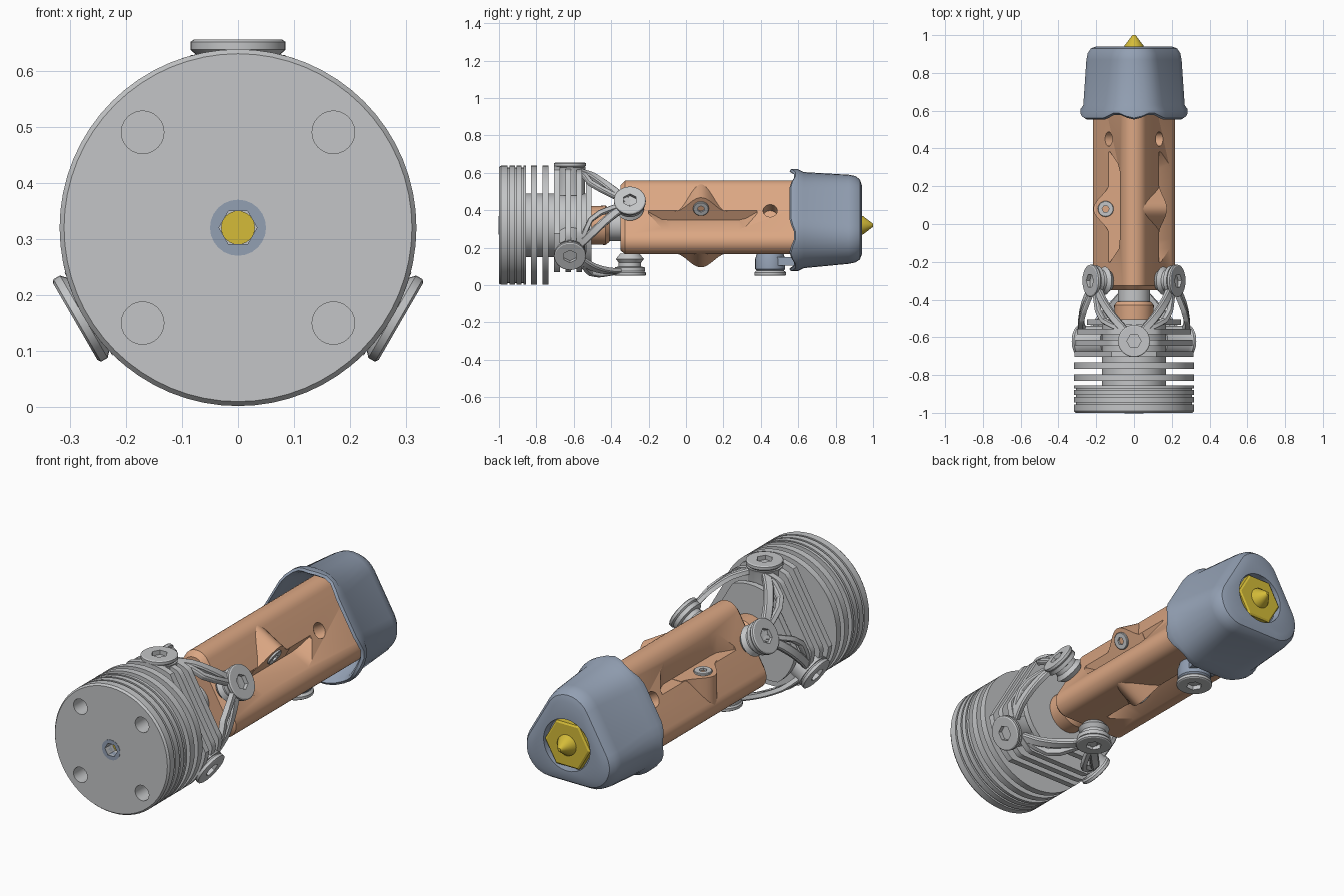
import bpy, bmesh
from math import sin, cos, pi, radians
from mathutils import Matrix, Vector

if "Cube" in bpy.data.objects:
    bpy.data.objects.remove(bpy.data.objects["Cube"], do_unlink=True)

AXIS_Z = 0.32          # height of the long axis, which runs along y
PARTS = []


def material(name, rgb):
    m = bpy.data.materials.new(name)
    m.use_nodes = True
    m.diffuse_color = (*rgb, 1)
    m.node_tree.nodes["Principled BSDF"].inputs["Base Color"].default_value = (*rgb, 1)
    return m


SILVER = material("silver metal", (0.55, 0.56, 0.57))
COPPER = material("copper", (0.72, 0.39, 0.23))
BLUE = material("blue grey rubber", (0.29, 0.35, 0.45))
BRASS = material("yellow brass", (0.66, 0.50, 0.04))


def place(name, mesh, turn=0):
    """Add an object turned counter-clockwise (front view) about the long axis."""
    ob = bpy.data.objects.new(name, mesh)
    bpy.context.scene.collection.objects.link(ob)
    ob.matrix_world = Matrix.Translation((0, 0, AXIS_Z)) @ Matrix.Rotation(-radians(turn), 4, 'Y')
    PARTS.append(ob)
    return ob


def loft(name, rings, mat=None, turn=0):
    """Skin a row of equal-length point rings and cap both ends."""
    bm = bmesh.new()
    rows = [[bm.verts.new(p) for p in ring] for ring in rings]
    n = len(rows[0])
    for a, b in zip(rows, rows[1:]):
        for i in range(n):
            bm.faces.new((a[i], a[(i + 1) % n], b[(i + 1) % n], b[i]))
    bm.faces.new(rows[0])
    bm.faces.new(rows[-1])
    bmesh.ops.remove_doubles(bm, verts=bm.verts, dist=1e-5)
    bmesh.ops.recalc_face_normals(bm, faces=bm.faces)
    mesh = bpy.data.meshes.new(name)
    bm.to_mesh(mesh)
    bm.free()
    if mat:
        mesh.materials.append(mat)
    return place(name, mesh, turn)


def lathe(name, profile, mat=None, n=64):
    """Turn (y, radius) pairs about the long axis."""
    return loft(name, [[(r * cos(2 * pi * i / n), y, r * sin(2 * pi * i / n)) for i in range(n)]
                       for y, r in profile], mat)


def post(name, x, y, profile, mat=None, turn=0, n=32):
    """Upright turned piece from (z, radius) pairs."""
    return loft(name, [[(x + r * cos(2 * pi * i / n), y + r * sin(2 * pi * i / n), z) for i in range(n)]
                       for z, r in profile], mat, turn)


def slab(name, outline, z0, z1, mat=None, turn=0):
    return loft(name, [[(x, y, z) for x, y in outline] for z in (z0, z1)], mat, turn)


def cut(ob, cutters):
    for c in cutters:
        c.hide_render = True
        mod = ob.modifiers.new("cut", 'BOOLEAN')
        mod.operation, mod.solver, mod.object = 'DIFFERENCE', 'EXACT', c
    bpy.context.view_layer.update()
    deps = bpy.context.evaluated_depsgraph_get()
    mesh = bpy.data.meshes.new_from_object(ob.evaluated_get(deps))
    ob.modifiers.clear()
    ob.data = mesh
    for c in cutters:
        PARTS.remove(c)
        bpy.data.objects.remove(c, do_unlink=True)
    return ob


def rounded_triangle(c, r, y, wave=0, n=10):
    """Three-cornered ring with one corner pointing up."""
    pts = []
    for corner in (90, 210, 330):
        a = radians(corner)
        for i in range(n + 1):
            f = a + radians(-60 + 120 * i / n)
            pts.append((c * cos(a) + r * cos(f), y + wave * cos(6 * f), c * sin(a) + r * sin(f)))
    return pts


def screw(name, x, y, z, r, t, turns):
    """Socket screw head, repeated around the axis."""
    head = post(name, x, y, [(z, r * 0.88), (z + t * 0.35, r), (z + t * 0.85, r), (z + t, r * 0.93)], SILVER, turns[0])
    cut(head, [post("socket", x, y, [(z + t * 0.2, r * 0.45), (z + t * 2, r * 0.45)], None, turns[0], 6)])
    for turn in turns[1:]:
        place(name, head.data, turn)


# Heat sink: grooved front drum, core and fins
drum = [(-1, 0.31), (-0.99, 0.318)]
for y in (-0.95, -0.91, -0.875):
    drum += [(y - 0.005, 0.318), (y - 0.005, 0.308), (y + 0.005, 0.308), (y + 0.005, 0.318)]
drum += [(-0.855, 0.318)]
front = lathe("heat_sink_drum", drum, SILVER)
holes = [lathe("bore", [(-1.1, 0.034), (-0.93, 0.034)], None, 6)]
for sx in (-1, 1):
    for sz in (-1, 1):
        h = lathe("bolt_hole", [(-1.1, 0.038), (-0.9, 0.038)], None, 24)
        h.location += Vector((0.17 * sx, 0, 0.17 * sz))
        holes.append(h)
cut(front, holes)
lathe("heat_sink_core", [(-0.86, 0.17), (-0.53, 0.17)], SILVER)
for y in (-0.83, -0.768):
    lathe("round_fin", [(y, 0.318), (y + 0.034, 0.318)], SILVER)


def flat_sided(y, radius, flat):
    ring = []
    for d in range(0, 360, 4):
        off = (d - 30 + 60) % 120 - 60
        r = min(radius, flat / cos(radians(off)))
        ring.append((r * cos(radians(d)), y, r * sin(radians(d))))
    return ring


for y, radius, flat in ((-0.705, 0.318, 0.25), (-0.645, 0.312, 0.25), (-0.585, 0.305, 0.25), (-0.535, 0.25, 0.2)):
    loft("flat_sided_fin", [flat_sided(y, radius, flat), flat_sided(y + 0.03, radius, flat)], SILVER)

# Filament inlet in the front face
collar = lathe("inlet_collar", [(-1.002, 0.05), (-0.96, 0.05)], BLUE, 24)
cut(collar, [lathe("bore", [(-1.1, 0.034), (-0.9, 0.034)], None, 6)])
lathe("inlet_seat", [(-0.945, 0.03), (-0.935, 0.03)], BRASS, 24)

# Neck between heat sink and heater block
lathe("copper_neck", [(-0.56, 0.1), (-0.43, 0.105), (-0.41, 0.09)], COPPER, 40)
lathe("heat_break", [(-0.42, 0.085), (-0.32, 0.085)], SILVER, 40)

# Heater block with three shelves and side holes
block = loft("heater_block", [rounded_triangle(0.16, 0.055, -0.35), rounded_triangle(0.17, 0.07, -0.325),
                              rounded_triangle(0.17, 0.07, 0.88)], COPPER)
notch = [(-0.3, -0.2), (-0.125, -0.2), (-0.08, -0.13), (-0.075, -0.08),
         (-0.075, 0.28), (-0.085, 0.32), (-0.125, 0.38), (-0.3, 0.38)]
cutters = [slab("notch", notch, 0.075, 0.3, None, t) for t in (0, 120, 240)]
cutters += [post("side_hole", 0, 0.45, [(0.09, 0.038), (0.3, 0.038)], None, t, 24) for t in (-60, 60)]
cut(block, cutters)

# Rounded bosses carrying the sensor screws
lobe = [(-0.13 - 0.0425 * (1 + cos(pi * t / 10)), 0.08 + 0.014 * t) for t in range(-10, 11)]
lobe = [(-0.08, -0.06)] + lobe + [(-0.08, 0.22)]
for turn in (0, 120, 240):
    slab("sensor_boss", lobe, -0.07, 0.077, COPPER, turn)
screw("sensor_screw", -0.15, 0.08, 0.072, 0.042, 0.016, (0, 120, 240))

# Mounting screws: sink nodes at the corners, block nodes on the flats
SINK, FLAT = (0, 120, 240), (60, 180, 300)
for turn in SINK:
    post("sink_pad", 0, -0.62, [(0.16, 0.08), (0.295, 0.08), (0.308, 0.085)], SILVER, turn)
for turn in FLAT:
    post("block_post", 0, -0.3, [(0.15, 0.05), (0.18, 0.075), (0.2, 0.06), (0.22, 0.06),
                                 (0.225, 0.08), (0.245, 0.08)], SILVER, turn)
screw("sink_screw", 0, -0.62, 0.308, 0.085, 0.027, SINK)
screw("block_screw", 0, -0.3, 0.243, 0.085, 0.027, FLAT)
screw("sock_screw", 0, 0.45, 0.243, 0.085, 0.027, (180,))
post("sock_tab", 0, 0.45, [(0.15, 0.07), (0.18, 0.08), (0.235, 0.08), (0.245, 0.07)], BLUE, 180)
slab("sock_tab_bridge", [(-0.06, 0.45), (0.06, 0.45), (0.09, 0.6), (-0.09, 0.6)], 0.17, 0.215, BLUE, 180)


# Struts linking the sink nodes to the block nodes
def strut(name, path, width, turn):
    """Flat bar through (angle, radius, y) points, wrapped around the axis."""
    samples = []
    for p, q in zip(path, path[1:]):
        samples += [[u + (v - u) * i / 8 for u, v in zip(p, q)] for i in range(8)]
    samples.append(path[-1])
    pts = [Vector((r * cos(radians(a)), y, r * sin(radians(a)))) for a, r, y in samples]
    rings = []
    for i, p in enumerate(pts):
        along = pts[min(i + 1, len(pts) - 1)] - pts[max(i - 1, 0)]
        out = Vector((p.x, 0, p.z)).normalized()
        side = along.cross(out).normalized() * width
        out *= 0.013
        rings.append([p + out + side * 0.7, p + out * 0.5 + side, p - out + side,
                      p - out - side, p + out * 0.5 - side, p + out - side * 0.7])
    loft(name, rings, SILVER, turn)


for turn in SINK:
    for s in (-1, 1):
        strut("main_strut", [(90, 0.295, -0.62), (90 + 22 * s, 0.285, -0.5), (90 + 60 * s, 0.235, -0.3)], 0.022, turn)
        strut("side_strut", [(90, 0.29, -0.59), (90 + 25 * s, 0.285, -0.535), (90 + 36 * s, 0.28, -0.51),
                             (90 + 44 * s, 0.275, -0.46), (90 + 60 * s, 0.235, -0.3)], 0.014, turn)

# Rubber sock: wavy open lip, tapered body, rounded end with nozzle opening
sock = [(0.17, 0.06, 0.68, 0), (0.14, 0.125, 0.64, 0), (0.115, 0.16, 0.585, 0.014), (0.11, 0.178, 0.567, 0.014),
        (0.11, 0.19, 0.575, 0.014), (0.11, 0.19, 0.603, 0.005), (0.11, 0.174, 0.63, 0), (0.128, 0.142, 0.87, 0),
        (0.128, 0.135, 0.905, 0), (0.125, 0.12, 0.93, 0), (0.12, 0.095, 0.94, 0), (0, 0.128, 0.94, 0), (0, 0.125, 0.9, 0)]
loft("rubber_sock", [rounded_triangle(*ring) for ring in sock], BLUE)

# Nozzle
lathe("nozzle_hex", [(0.88, 0.125), (0.932, 0.125), (0.938, 0.115)], BRASS, 6)
lathe("nozzle_tip", [(0.93, 0.052), (0.945, 0.05), (0.995, 0.012), (1.0, 0.008)], BRASS, 32)

# Shading: smooth curves with sharp edges kept
for ob in PARTS:
    ob.select_set(True)
bpy.context.view_layer.objects.active = PARTS[0]
bpy.ops.object.shade_smooth_by_angle(angle=radians(32))
